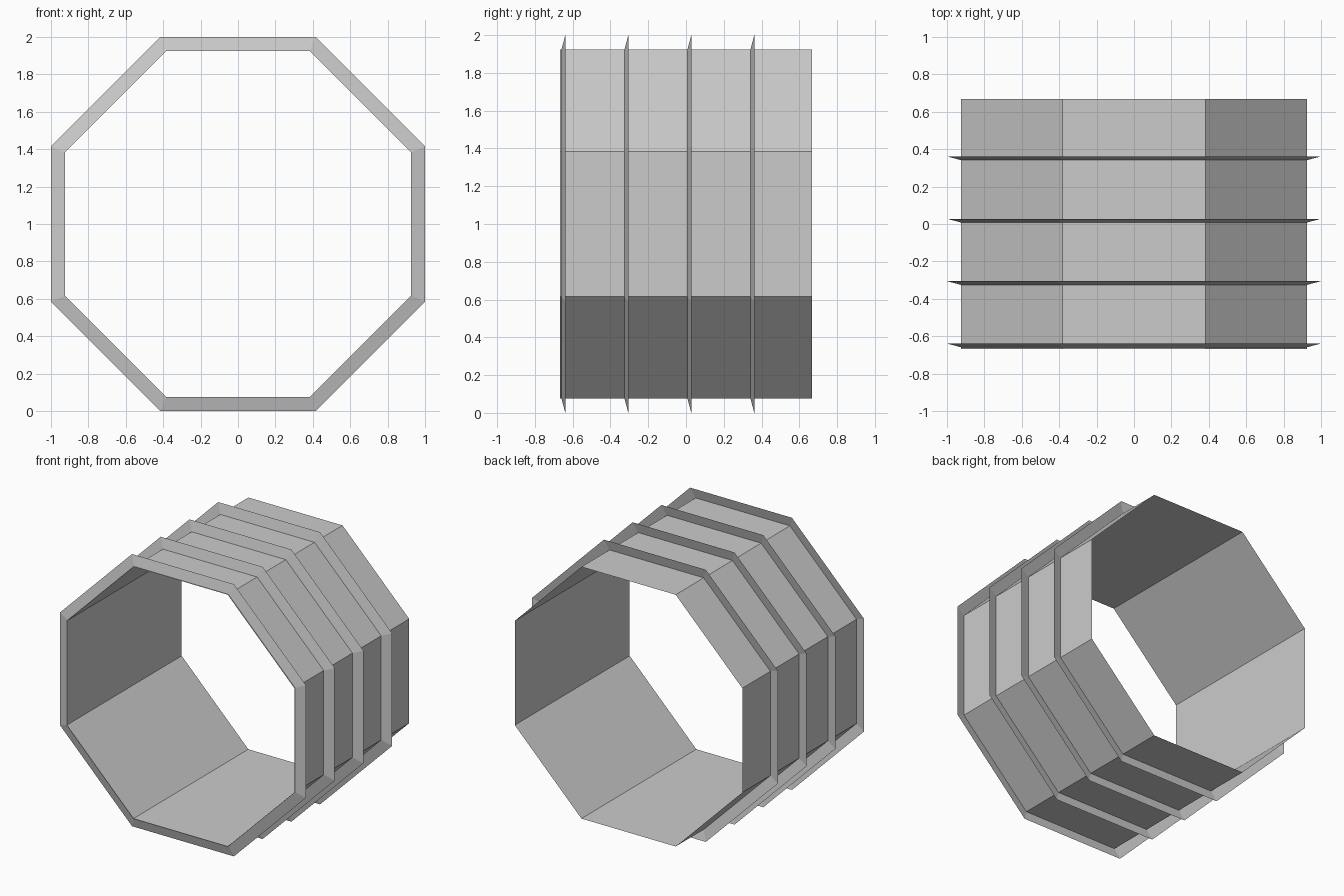
import bpy
import bmesh
from math import cos, sin, pi

cube = bpy.data.objects.get("Cube")
if cube:
    bpy.data.objects.remove(cube, do_unlink=True)

SIDES = 8
CENTRE_Z = 1.0
SHELL = 0.925      # centre to flat of the tube
RIM = 1.0          # centre to flat of the fin edge
HALF_DEPTH = 0.667
FIN_COUNT = 4
FIN_START = -0.659
FIN_STEP = HALF_DEPTH / 2
FIN_SLANT = 0.02

grey = bpy.data.materials.new("light_grey")
grey.use_nodes = True
colour = (0.6, 0.6, 0.6, 1)
grey.diffuse_color = colour
grey.node_tree.nodes["Principled BSDF"].inputs["Base Color"].default_value = colour


def octagon(bm, flat_radius, y):
    """Ring of corners with a flat side on the ground."""
    r = flat_radius / cos(pi / SIDES)
    angles = [(i + 0.5) * 2 * pi / SIDES for i in range(SIDES)]
    return [bm.verts.new((r * cos(a), y, CENTRE_Z + r * sin(a))) for a in angles]


def octagon_band(name, front, back):
    """Open sheet joining two octagons, each given as (flat radius, y)."""
    bm = bmesh.new()
    a, b = octagon(bm, *front), octagon(bm, *back)
    for i in range(SIDES):
        j = (i + 1) % SIDES
        bm.faces.new((a[i], a[j], b[j], b[i]))
    bm.normal_update()
    # Turn the faces outward
    for f in bm.faces:
        c = f.calc_center_median()
        if f.normal.x * c.x + f.normal.z * (c.z - CENTRE_Z) < 0:
            f.normal_flip()
    mesh = bpy.data.meshes.new(name)
    bm.to_mesh(mesh)
    bm.free()
    mesh.materials.append(grey)
    obj = bpy.data.objects.new(name, mesh)
    bpy.context.collection.objects.link(obj)
    return obj


# Open octagonal tube
octagon_band("tube_shell", (SHELL, -HALF_DEPTH), (SHELL, HALF_DEPTH))

# Thin fins flaring outward and slightly back
for k in range(FIN_COUNT):
    y = FIN_START + k * FIN_STEP
    octagon_band(f"fin_{k + 1}", (SHELL, y), (RIM, y + FIN_SLANT))
